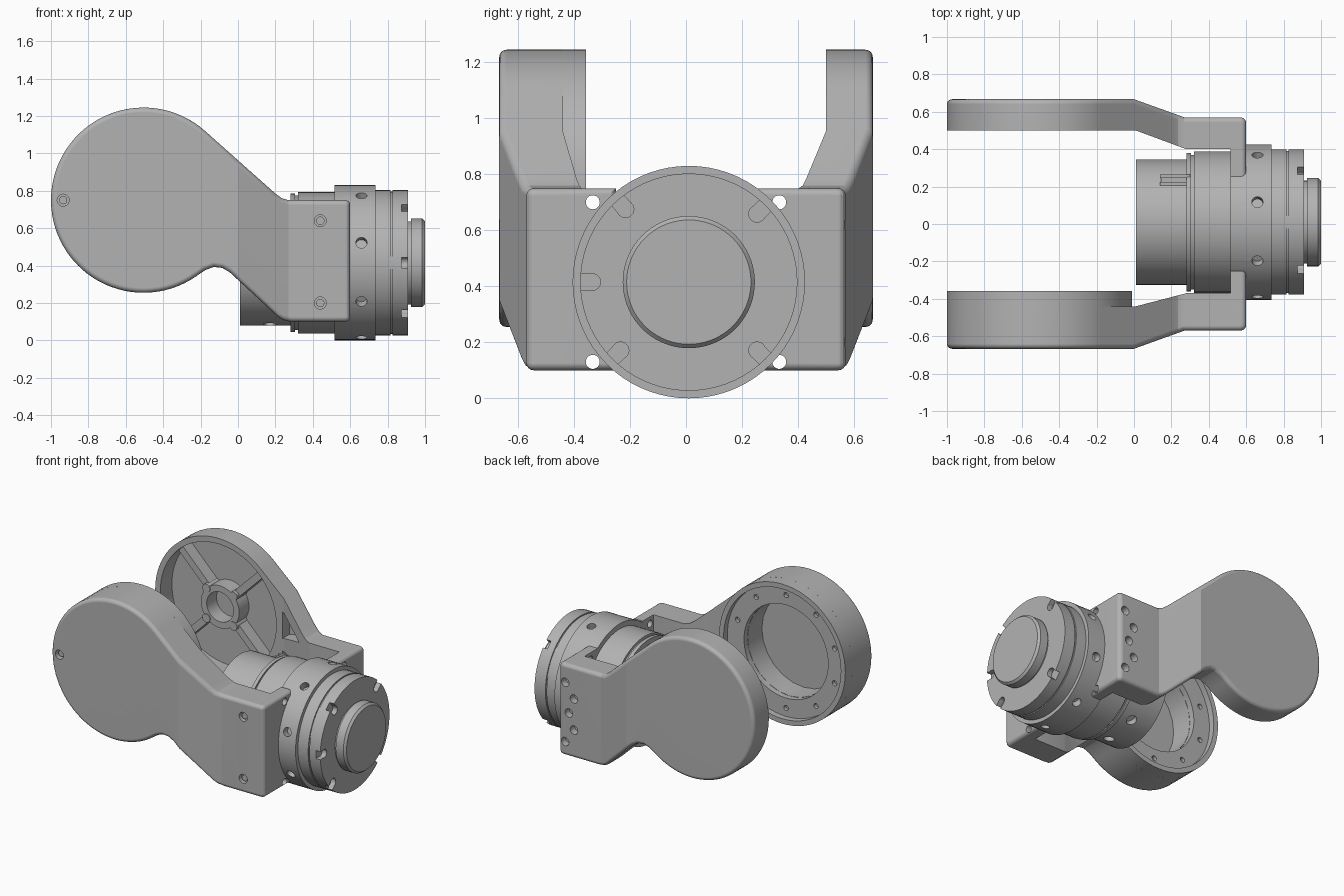
import bpy, bmesh, math
from mathutils import Matrix, Vector

cube = bpy.data.objects.get("Cube")
if cube:
    bpy.data.objects.remove(cube)

grey = bpy.data.materials.new("plain_grey")
grey.use_nodes = True
COLOUR = (0.45, 0.45, 0.45, 1)
grey.diffuse_color = COLOUR
grey.node_tree.nodes["Principled BSDF"].inputs["Base Color"].default_value = COLOUR

CY, CZ = 0.01, 0.415          # motor axis
DX, DZ, DR = -0.505, 0.75, 0.495   # arm disc centre and radius


def finish(name, bm):
    bmesh.ops.recalc_face_normals(bm, faces=bm.faces)
    me = bpy.data.meshes.new(name)
    bm.to_mesh(me)
    bm.free()
    me.materials.append(grey)
    ob = bpy.data.objects.new(name, me)
    bpy.context.collection.objects.link(ob)
    return ob


def boolean(ob, tool, op='DIFFERENCE'):
    mod = ob.modifiers.new("cut", 'BOOLEAN')
    mod.operation, mod.solver, mod.object = op, 'EXACT', tool
    bpy.context.view_layer.update()
    with bpy.context.temp_override(object=ob, active_object=ob, selected_objects=[ob]):
        bpy.ops.object.modifier_apply(modifier=mod.name)
    bpy.data.objects.remove(tool)


def smooth(*obs):
    bpy.ops.object.select_all(action='DESELECT')
    for ob in obs:
        ob.select_set(True)
        bpy.context.view_layer.objects.active = ob
    bpy.ops.object.shade_smooth_by_angle(angle=math.radians(17))


def lathe(name, profile, axis, centre, closed=False):
    """Spin (along, radius) points about the given axis."""
    bm = bmesh.new()
    axis, centre = Vector(axis), Vector(centre)
    vs = [bm.verts.new(centre + axis * a + Vector((0, 0, r))) for a, r in profile]
    es = [bm.edges.new(p) for p in zip(vs, vs[1:] + vs[:1] if closed else vs[1:])]
    bmesh.ops.spin(bm, geom=vs + es, cent=centre, axis=axis, angle=math.tau, steps=72)
    bmesh.ops.remove_doubles(bm, verts=bm.verts, dist=1e-4)
    return finish(name, bm)


def rod(name, centre, direction, r, length):
    bm = bmesh.new()
    rot = Vector(direction).to_track_quat('Z', 'Y').to_matrix().to_4x4()
    bmesh.ops.create_cone(bm, cap_ends=True, segments=24, radius1=r, radius2=r,
                          depth=length, matrix=Matrix.Translation(centre) @ rot)
    return finish(name, bm)


def box(name, centre, size, angle=0, axis='X'):
    bm = bmesh.new()
    bmesh.ops.create_cube(bm, size=1, matrix=Matrix.Translation(centre)
                          @ Matrix.Rotation(angle, 4, axis) @ Matrix.Diagonal((*size, 1)))
    return finish(name, bm)


def prism(name, points, place, low, high):
    """Extrude a flat outline; place(a, b, h) gives the 3D point."""
    bm = bmesh.new()
    face = bm.faces.new([bm.verts.new(place(a, b, low)) for a, b in points])
    new = bmesh.ops.extrude_face_region(bm, geom=[face])["geom"]
    shift = Vector(place(0, 0, high)) - Vector(place(0, 0, low))
    bmesh.ops.translate(bm, vec=shift, verts=[g for g in new if isinstance(g, bmesh.types.BMVert)])
    return finish(name, bm)


def side_plane(a, b, h):
    return (a, h, b)


def polar(deg, r, x):
    a = math.radians(deg)
    return Vector((x, CY + r * math.cos(a), CZ + r * math.sin(a)))


# Motor body, turned about x
body = lathe("motor_body", [
    (0.01, 0), (0.01, 0.335), (0.28, 0.335), (0.28, 0.37), (0.305, 0.37), (0.305, 0.36),
    (0.32, 0.36), (0.32, 0.378), (0.515, 0.378), (0.515, 0.415), (0.735, 0.415),
    (0.735, 0.388), (0.815, 0.388), (0.815, 0.38), (0.825, 0.38), (0.825, 0.388),
    (0.91, 0.388), (0.91, 0)], (1, 0, 0), (0, CY, CZ))
for k in range(8):
    deg = 30 + 45 * k
    boolean(body, rod("hole", polar(deg, 0.415, 0.66), polar(deg, 1, 0) - polar(0, 0, 0), 0.03, 0.1))
for deg in (131, 45, -45, -135, 180):
    boolean(body, rod("notch_end", polar(deg, 0.345, 0.91), (1, 0, 0), 0.03, 0.07))
    boolean(body, box("notch", polar(deg, 0.39, 0.91), (0.07, 0.09, 0.057), math.radians(deg)))
for deg in (-60, -100):
    boolean(body, rod("hole", polar(deg, 0.335, 0.17), polar(deg, 1, 0) - polar(0, 0, 0), 0.035, 0.08))

# End cap with a narrow neck
cap = lathe("end_cap", [(0.9, 0), (0.9, 0.222), (0.925, 0.222), (0.925, 0.236), (0.985, 0.236),
                        (1.0, 0.222), (1.0, 0)], (1, 0, 0), (0, CY, CZ))

# Cable connector on the rear barrel
for i, y in enumerate((0.215, 0.255)):
    box("connector_rail_%d" % i, (0.22, y, 0.65), (0.16, 0.018, 0.09))
box("connector_base", (0.22, 0.235, 0.64), (0.15, 0.03, 0.07))


def make_arm(name, side, inner_disc, inner_plate):
    # Side outline: disc, sloping neck, square plate
    arc = [math.radians(48 + 257 * i / 60) for i in range(61)]
    outline = [(DX + DR * math.cos(a), DZ + DR * math.sin(a)) for a in arc]
    outline += [(-0.175, 0.376), (-0.13, 0.393), (-0.085, 0.388), (-0.045, 0.365), (0.21, 0.13),
                (0.24, 0.11), (0.28, 0.1), (0.7, 0.1), (0.7, 0.75), (0.27, 0.75),
                (0.235, 0.76), (0.2, 0.785)]
    arm = prism(name, outline, side_plane, side * 0.1, side * 0.8)
    # Plan outline: dogleg with an inward mounting foot
    plan = [(-1.1, 0.667), (0, 0.667), (0.27, 0.57), (0.57, 0.57), (0.582, 0.567), (0.591, 0.561),
            (0.597, 0.552), (0.6, 0.54), (0.6, 0.25), (0.515, 0.25), (0.515, inner_plate),
            (0.28, inner_plate), (0.01, inner_disc), (-1.1, inner_disc)]
    boolean(arm, prism("plan", plan, lambda a, b, h: (a, side * b, h), -0.5, 1.6), 'INTERSECT')
    # Round the outer rim
    bm = bmesh.new()
    bm.from_mesh(arm.data)
    bmesh.ops.remove_doubles(bm, verts=bm.verts, dist=1e-4)
    rim = []
    for e in bm.edges:
        mid = (e.verts[0].co + e.verts[1].co) / 2
        outer = 0.667 - 0.097 * min(max(mid.x / 0.27, 0), 1)
        near = abs(mid.y) > outer - 0.004 or mid.x > 0.569 and abs(mid.y) > 0.5 or mid.x > 0.598
        if near and e.calc_face_angle(0) > 0.7:
            rim.append(e)
    bmesh.ops.bevel(bm, geom=rim, offset=0.026, segments=6, profile=0.5, affect='EDGES',
                    clamp_overlap=True)
    bm.to_mesh(arm.data)
    bm.free()
    # Foot bolt holes
    for z in (0.13, 0.7):
        boolean(arm, rod("bolt_hole", (0.56, side * 0.333, z), (1, 0, 0), 0.025, 0.3))
    return arm


# Front arm with a deep cup
front = make_arm("front_arm", -1, 0.44, 0.37)
boolean(front, rod("cup", (DX, -0.45, DZ), (0, 1, 0), 0.33, 0.3))
for x, z in ((0.44, 0.64), (0.44, 0.2), (-0.935, DZ)):
    boolean(front, rod("screw_hole", (x, -0.6, z), (0, 1, 0), 0.032, 0.2 if x < 0 else 0.12))
    rod("screw_head", (x, -0.53 if x > 0 else -0.62, z), (0, 1, 0), 0.022, 0.05)
ring = lathe("front_cup_ring", [(-0.445, DR), (-0.357, DR), (-0.357, 0.46), (-0.4, 0.46),
                                (-0.4, 0.33), (-0.445, 0.33)], (0, 1, 0), (DX, 0, DZ), closed=True)
for k in range(10):
    a = math.radians(18 + 36 * k)
    boolean(ring, rod("ring_hole", (DX + 0.4 * math.cos(a), -0.4, DZ + 0.4 * math.sin(a)),
                      (0, 1, 0), 0.018, 0.05))

# Back arm with a shallow ribbed recess
back = make_arm("back_arm", 1, 0.5, 0.4)
recess = lathe("recess", [(0.3, 0), (0.3, 0.455), (0.63, 0.455), (0.63, 0)], (0, 1, 0), (DX, 0, DZ))
boolean(back, recess)
for tri in ([(0.0, 0.86), (0.0, 0.67), (0.17, 0.71)], [(0.0, 0.58), (0.0, 0.4), (0.17, 0.54)]):
    boolean(back, prism("neck_pocket", tri, side_plane, 0.3, 0.575))
for x, z in ((0.55, 0.62), (0.48, 0.52), (0.52, 0.41), (0.48, 0.3), (0.55, 0.2)):
    boolean(back, rod("side_hole", (x, 0.57, z), (0, 1, 0), 0.03, 0.1))
hub = lathe("back_hub", [(0.52, 0.15), (0.52, 0.105), (0.64, 0.105), (0.64, 0.15)],
            (0, 1, 0), (DX, 0, DZ), closed=True)
for k in range(4):
    a = math.radians(45 + 90 * k)
    ca, sa = math.cos(a), math.sin(a)
    box("back_rib_%d" % k, (DX + 0.3 * ca, 0.59, DZ + 0.3 * sa), (0.33, 0.1, 0.05), -a, 'Y')
    rod("hub_boss_%d" % k, (DX + 0.15 * ca, 0.575, DZ + 0.15 * sa), (0, 1, 0), 0.03, 0.12)

smooth(body, cap, front, ring, back, hub)
for ob in (front, back):
    ob.modifiers.new("normals", 'WEIGHTED_NORMAL').keep_sharp = True
